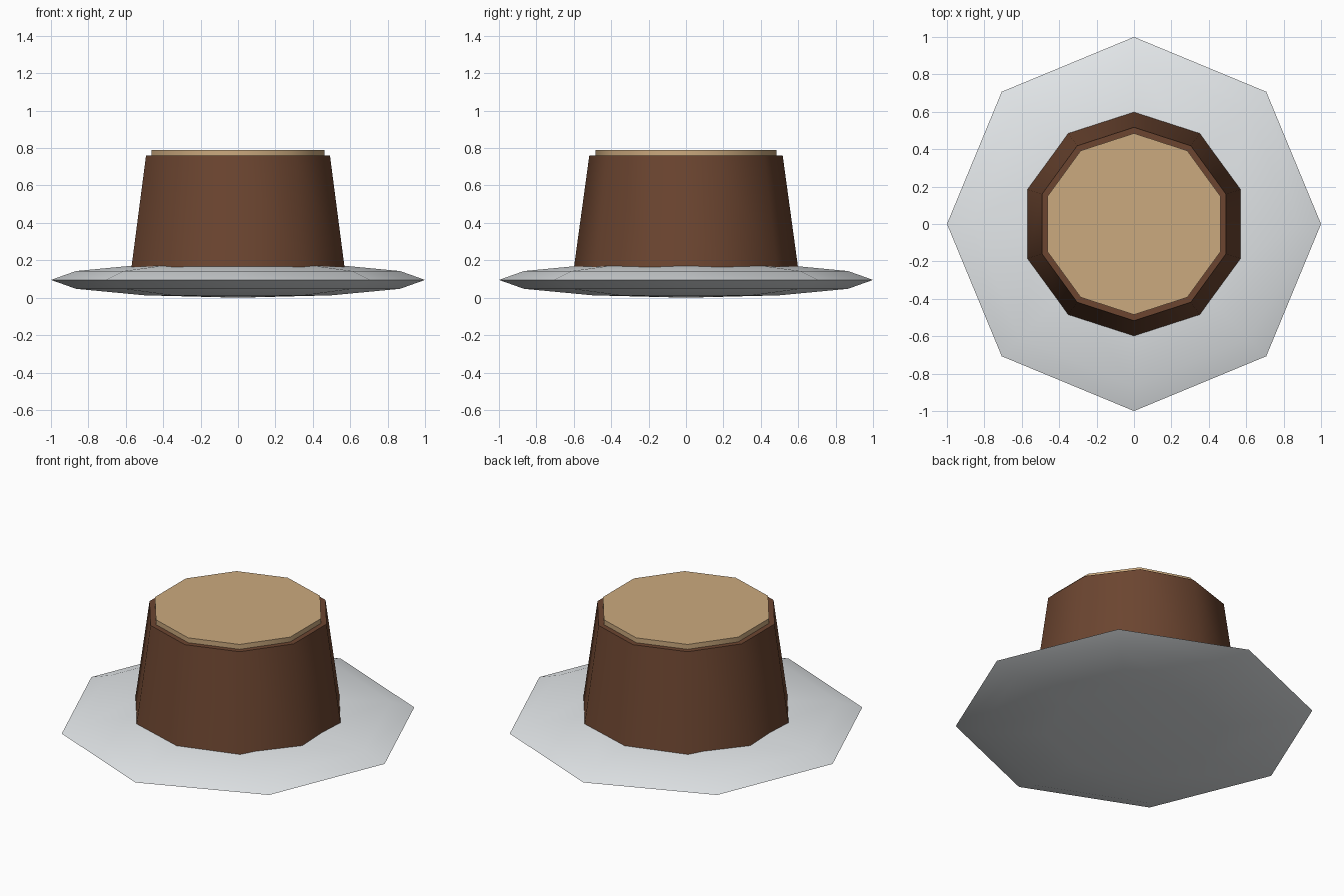
import bpy, math

if "Cube" in bpy.data.objects:
    bpy.data.objects.remove(bpy.data.objects["Cube"])


def finish(name, color):
    """Name, colour and smooth the active object, keeping hard cap edges."""
    ob = bpy.context.object
    ob.name = name
    bpy.ops.object.transform_apply(location=False, rotation=True, scale=True)
    bpy.ops.object.shade_smooth_by_angle(angle=math.radians(60))
    if color:
        mat = bpy.data.materials.new(name)
        mat.diffuse_color = (*color, 1)
        mat.use_nodes = True
        mat.node_tree.nodes["Principled BSDF"].inputs["Base Color"].default_value = mat.diffuse_color
        ob.data.materials.append(mat)
    return ob


def tapered_drum(name, r_bottom, r_top, z0, z1, color):
    bpy.ops.mesh.primitive_cone_add(vertices=10, radius1=r_bottom, radius2=r_top,
                                    depth=z1 - z0, location=(0, 0, (z0 + z1) / 2))
    return finish(name, color)


# Plate: flattened eight-sided sphere
bpy.ops.mesh.primitive_uv_sphere_add(segments=8, ring_count=6, radius=1,
                                     location=(0, 0, 0.095))
bpy.context.object.scale = (1, 1, 0.095)
finish("plate", (0.77, 0.8, 0.82))

# Pudding body and its topping
tapered_drum("pudding", 0.60, 0.517, 0.155, 0.76, (0.15, 0.06, 0.03))
tapered_drum("topping", 0.485, 0.485, 0.75, 0.79, (0.6, 0.4, 0.21))
